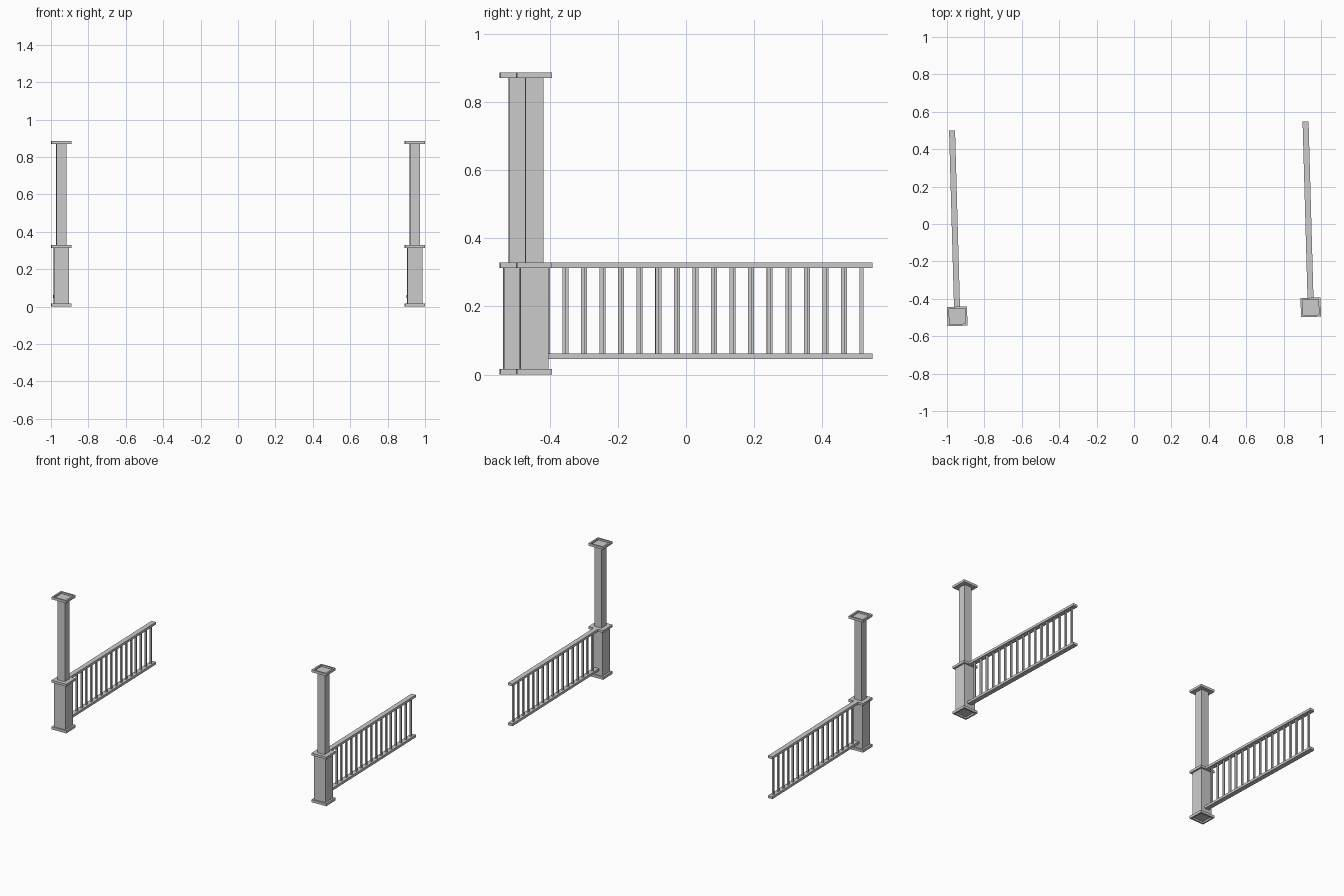
import bpy, bmesh, math
from mathutils import Matrix, Vector

if "Cube" in bpy.data.objects:
    bpy.data.objects.remove(bpy.data.objects["Cube"])

TILT = math.radians(1.6)


def add_box(bm, x0, x1, y0, y1, z0, z1):
    m = Matrix.Translation(((x0 + x1) / 2, (y0 + y1) / 2, (z0 + z1) / 2)) @ \
        Matrix.Diagonal((x1 - x0, y1 - y0, z1 - z0, 1))
    return bmesh.ops.create_cube(bm, size=1, matrix=m)["verts"]


def finish(bm, name, place):
    mesh = bpy.data.meshes.new(name)
    bm.to_mesh(mesh)
    bm.free()
    ob = bpy.data.objects.new(name, mesh)
    bpy.context.collection.objects.link(ob)
    ob.matrix_world = place
    return ob


def block(name, place, *dims):
    bm = bmesh.new()
    add_box(bm, *dims)
    finish(bm, name, place)


def trim(name, place, z0, z1, recess=0):
    # square trim plate; recess = +1 sinks the top face, -1 the bottom face
    bm = bmesh.new()
    add_box(bm, -0.0535, 0.0535, -0.0513, 0.0513, z0, z1)
    if recess:
        bm.normal_update()
        face = [f for f in bm.faces if f.normal.z * recess > 0.9]
        bmesh.ops.inset_region(bm, faces=face, thickness=0.015)
        ext = bmesh.ops.extrude_discrete_faces(bm, faces=face)
        for v in ext["faces"][0].verts:
            v.co.z -= recess * 0.011
    finish(bm, name, place)


def railing_section(side, x, y):
    place = Matrix.Translation((x, y, 0)) @ Matrix.Rotation(TILT, 4, 'Z')
    # post
    trim(side + "_base_trim", place, 0, 0.017, -1)
    block(side + "_pedestal", place, -0.041, 0.041, -0.0415, 0.0415, 0.016, 0.314)
    trim(side + "_middle_trim", place, 0.313, 0.329)
    block(side + "_column", place, -0.0265, 0.0265, -0.0265, 0.0265, 0.328, 0.871)
    trim(side + "_top_trim", place, 0.87, 0.886, 1)
    # rails
    block(side + "_top_rail", place, -0.016, 0.016, 0.04, 0.993, 0.313, 0.329)
    block(side + "_bottom_rail", place, -0.016, 0.016, 0.04, 0.993, 0.046, 0.062)
    # balusters
    bm = bmesh.new()
    for i in range(17):
        c = 0.0885 + 0.0545 * i
        add_box(bm, -0.0055, 0.0055, c - 0.0055, c + 0.0055, 0.061, 0.314)
    finish(bm, side + "_balusters", place)


railing_section("left", -0.945, -0.4935)
railing_section("right", 0.945, -0.4455)
